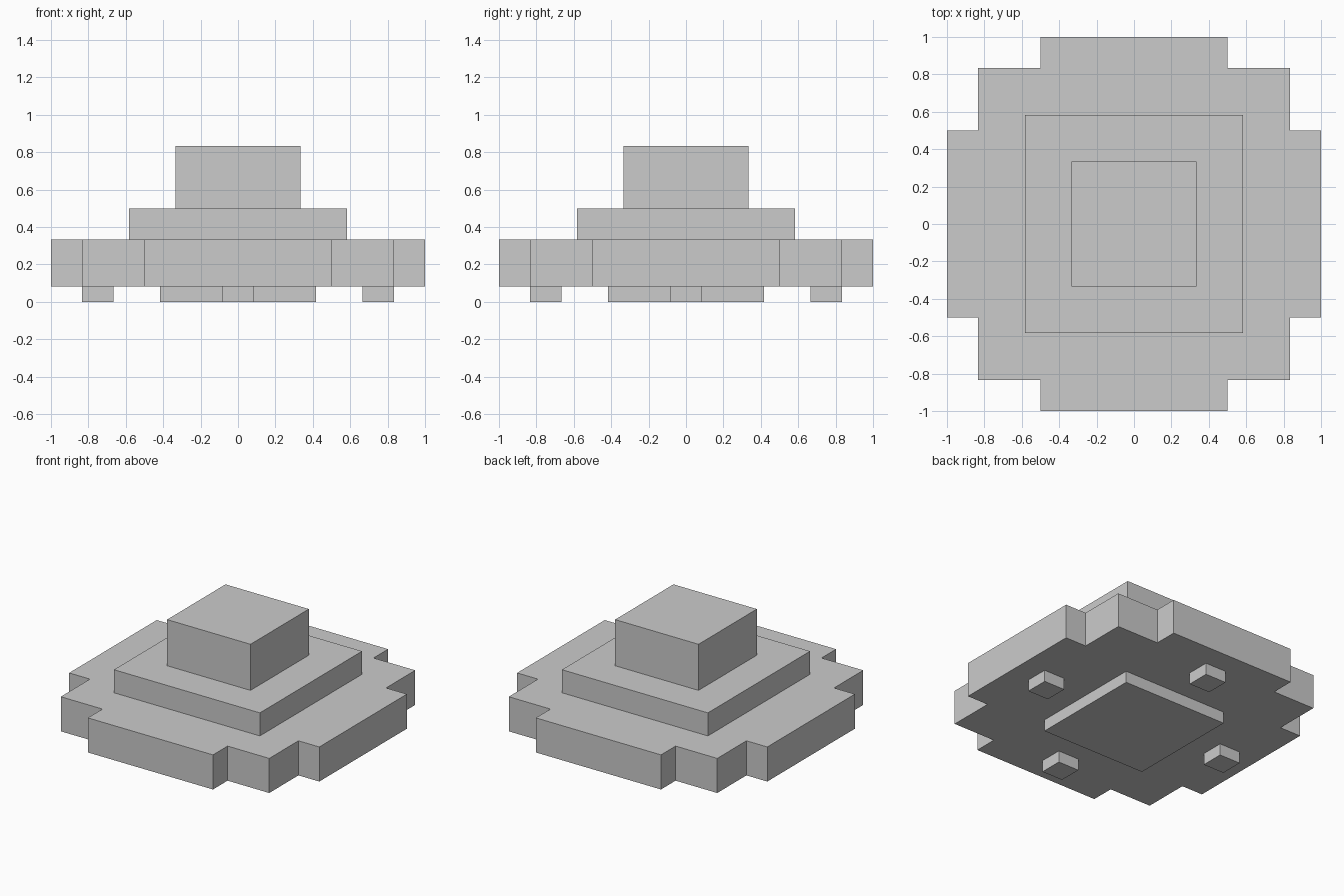
import bpy
import bmesh

if "Cube" in bpy.data.objects:
    bpy.data.objects.remove(bpy.data.objects["Cube"])

U = 1 / 12  # the whole model sits on a 1/12 grid


def prism(name, outline, z0, z1):
    """Extrude a closed outline (grid units) from z0 to z1."""
    bm = bmesh.new()
    base = bm.faces.new([bm.verts.new((x * U, y * U, z0 * U)) for x, y in outline])
    top = bmesh.ops.extrude_face_region(bm, geom=[base], use_keep_orig=True)["geom"]
    verts = [g for g in top if isinstance(g, bmesh.types.BMVert)]
    bmesh.ops.translate(bm, verts=verts, vec=(0, 0, (z1 - z0) * U))
    bmesh.ops.recalc_face_normals(bm, faces=bm.faces)
    mesh = bpy.data.meshes.new(name)
    bm.to_mesh(mesh)
    bm.free()
    obj = bpy.data.objects.new(name, mesh)
    bpy.context.collection.objects.link(obj)
    return obj


def square(half, cx=0, cy=0):
    return [(cx + sx * half, cy + sy * half)
            for sx, sy in ((-1, -1), (1, -1), (1, 1), (-1, 1))]


# Stepped base plate: one quarter of the outline turned four times
outline = []
quarter = [(12, -6), (12, 6), (10, 6), (10, 10), (6, 10)]
for _ in range(4):
    outline += quarter[:-1] + [quarter[-1]]
    quarter = [(-y, x) for x, y in quarter]
# drop the repeated joints between quarters
outline = list(dict.fromkeys(outline))
prism("base_plate", outline, 1, 4)

# Stacked tiers
prism("middle_tier", square(7), 4, 6)
prism("top_block", square(4), 6, 10)

# Underside pad and a foot at the middle of each side
prism("bottom_pad", square(5), 0, 1)
for side, (cx, cy) in {"front": (0, -9), "back": (0, 9),
                       "left": (-9, 0), "right": (9, 0)}.items():
    prism(f"{side}_foot", square(1, cx, cy), 0, 1)
